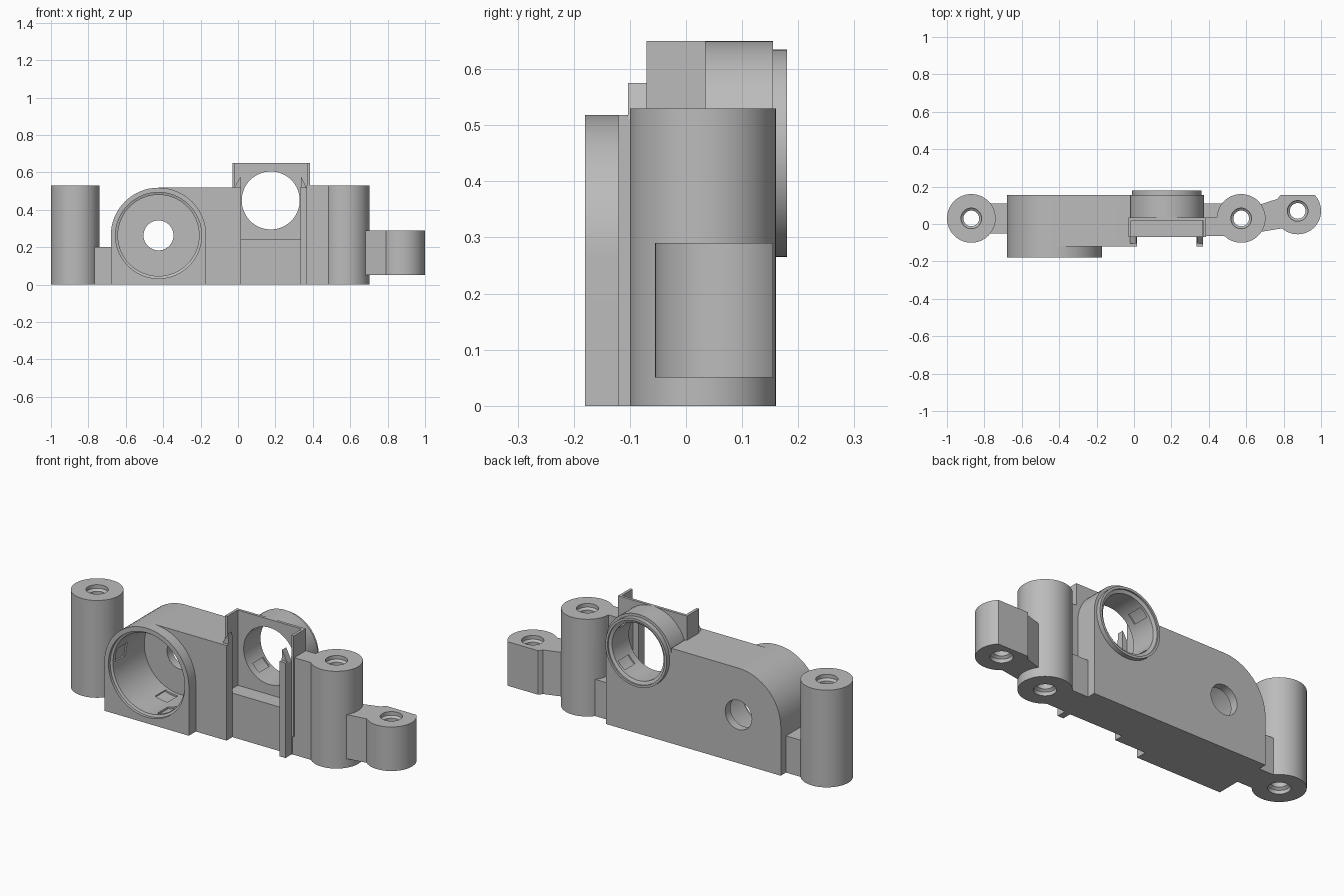
import bpy, bmesh
from math import sin, cos, pi, radians
from mathutils import Matrix, Vector

cube = bpy.data.objects.get("Cube")
if cube:
    bpy.data.objects.remove(cube)

grey = bpy.data.materials.new("plain_grey")
grey.use_nodes = True
colour = (0.5, 0.5, 0.5, 1)
grey.diffuse_color = colour
grey.node_tree.nodes["Principled BSDF"].inputs["Base Color"].default_value = colour


def finish(name, bm):
    bmesh.ops.recalc_face_normals(bm, faces=bm.faces)
    mesh = bpy.data.meshes.new(name)
    bm.to_mesh(mesh)
    bm.free()
    mesh.materials.append(grey)
    obj = bpy.data.objects.new(name, mesh)
    bpy.context.collection.objects.link(obj)
    return obj


def prism(name, outline, a, b, axis="y"):
    """Extrude an outline: (x, z) along y, or (x, y) along z."""
    bm = bmesh.new()
    place = (lambda p, t: (p[0], t, p[1])) if axis == "y" else (lambda p, t: (p[0], p[1], t))
    face = bm.faces.new([bm.verts.new(place(p, a)) for p in outline])
    new = bmesh.ops.extrude_face_region(bm, geom=[face])["geom"]
    verts = [v for v in new if isinstance(v, bmesh.types.BMVert)]
    bmesh.ops.translate(bm, verts=verts, vec=Vector(place((0, 0), b - a)))
    return finish(name, bm)


def box(name, x0, x1, y0, y1, z0, z1):
    return prism(name, [(x0, z0), (x1, z0), (x1, z1), (x0, z1)], y0, y1)


def lathe(name, cx, c, profile, axis="y", n=64):
    """Closed turned solid from (radius, position) pairs along an axis."""
    bm = bmesh.new()
    rings = []
    for r, t in profile:
        ring = []
        for i in range(n):
            u, v = cx + r * cos(2 * pi * i / n), c + r * sin(2 * pi * i / n)
            ring.append(bm.verts.new((u, t, v) if axis == "y" else (u, v, t)))
        rings.append(ring)
    for lo, hi in zip(rings, rings[1:]):
        for i in range(n):
            j = (i + 1) % n
            bm.faces.new((lo[i], lo[j], hi[j], hi[i]))
    bm.faces.new(rings[0])
    bm.faces.new(rings[-1])
    return finish(name, bm)


def combine(target, parts, operation):
    """Boolean the parts into the target and discard them."""
    for part in parts:
        mod = target.modifiers.new("cut", "BOOLEAN")
        mod.operation, mod.solver, mod.object = operation, "EXACT", part
    deps = bpy.context.evaluated_depsgraph_get()
    mesh = bpy.data.meshes.new_from_object(target.evaluated_get(deps))
    target.modifiers.clear()
    target.data = mesh
    for part in parts:
        bpy.data.objects.remove(part)
    return target


def arc(cx, cy, r, a0, a1, n=32):
    return [(cx + r * cos(radians(a0 + (a1 - a0) * i / n)),
             cy + r * sin(radians(a0 + (a1 - a0) * i / n))) for i in range(n + 1)]


# Arched housing, main block and ring boss
AX, AZ, RX, RZ = -0.425, 0.263, 0.175, 0.45
arch = [(-0.68, 0), (-0.17, 0)] + arc(AX, AZ, 0.255, 0, 180)
housing = prism("housing", arch, -0.18, 0.155)
solids = [
    box("main_block", AX, -0.02, -0.12, 0.155, 0, 0.518),
    box("back_block", -0.1, 0.375, 0.03, 0.155, 0, RZ),
    box("pocket_floor", -0.1, 0.375, -0.07, 0.06, 0, 0.24),
    box("pocket_plate", -0.03, 0.385, 0.02, 0.035, 0.2, 0.65),
    lathe("ring_boss", RX, RZ, [(0.2, 0.025), (0.2, 0.155), (0.185, 0.155), (0.185, 0.18)]),
]
for x in (-0.03, 0.37):
    solids.append(box("pocket_wall", x, x + 0.015, -0.07, 0.03, 0.1, 0.65))
combine(housing, solids, "UNION")

# Bores with chamfered mouths
bores = [
    lathe("cup_bore", AX, AZ, [(0.23, -0.2), (0.23, -0.165), (0.217, -0.16), (0.217, 0.11)]),
    lathe("cup_hole", AX, AZ, [(0.08, 0.05), (0.08, 0.2)]),
    lathe("ring_bore", RX, RZ, [(0.155, -0.01), (0.155, 0.165), (0.172, 0.172), (0.172, 0.2)]),
]
# Shallow key slots in the cup and ring walls
for cx, cz, reach, y0, y1, angles in ((AX, AZ, 0.226, -0.14, -0.05, (50, 170, 290)),
                                      (AX, AZ, 0.226, 0.0, 0.09, (20, 140, 260)),
                                      (RX, RZ, 0.162, 0.06, 0.15, (45, 135, 225, 315))):
    for a in angles:
        wedge = arc(cx, cz, reach, a - 10, a + 10, 6) + arc(cx, cz, reach - 0.03, a + 10, a - 10, 6)
        bores.append(prism("slot", wedge, y0, y1))
combine(housing, bores, "DIFFERENCE")

# Pointed guide lips at the pocket mouth
for name, x0, x1, tip in (("right_guide", -0.025, 0.015, 0.012), ("left_guide", 0.335, 0.37, 0.338)):
    box(name, x0, x1, -0.12, -0.103, 0, 0.518)
    prism(name + "_point", [(x0, 0), (x1, 0), (x1, 0.51), (tip, 0.575), (x0, 0.51)], -0.103, -0.068)

# Screw posts with a countersunk hole at both ends
def post(name, x, y, r, z0, z1):
    body = lathe(name, x, y, [(r, z0), (r, z1)], "z")
    return body, lathe("screw_hole", x, y, [
        (0.055, z0 - 0.01), (0.055, z0 + 0.02), (0.042, z0 + 0.03),
        (0.042, z1 - 0.03), (0.055, z1 - 0.02), (0.055, z1 + 0.01)], "z", 40)


right_post, hole = post("right_post", -0.87, 0.03, 0.13, 0, 0.53)
combine(right_post, [box("right_link", -0.8, -0.66, -0.05, 0.11, 0, 0.2)], "UNION")
combine(right_post, [hole], "DIFFERENCE")

left_post, hole = post("left_post", 0.573, 0.03, 0.13, 0, 0.53)
combine(left_post, [
    box("left_link_tall", 0.365, 0.5, -0.065, 0.035, 0, 0.53),
    box("left_link_low", 0.36, 0.5, 0.0, 0.11, 0, 0.2)], "UNION")
combine(left_post, [hole], "DIFFERENCE")

# Side lug, flattened at the back and joined by a tapered arm
lug, hole = post("side_lug", 0.875, 0.07, 0.125, 0.05, 0.29)
arm = [(0.66, -0.045), (0.8, -0.022), (0.95, 0.07), (0.95, 0.155), (0.79, 0.155), (0.77, 0.135), (0.66, 0.1)]
combine(lug, [prism("arm", arm, 0.05, 0.29, "z")], "UNION")
combine(lug, [hole, box("flat", 0.6, 1.1, 0.155, 0.3, 0, 0.5)], "DIFFERENCE")

# Smooth the turned surfaces and keep edges crisp
bpy.ops.object.select_all(action="DESELECT")
for obj in (housing, right_post, left_post, lug):
    obj.select_set(True)
    bpy.context.view_layer.objects.active = obj
bpy.ops.object.shade_smooth_by_angle(angle=radians(30))
